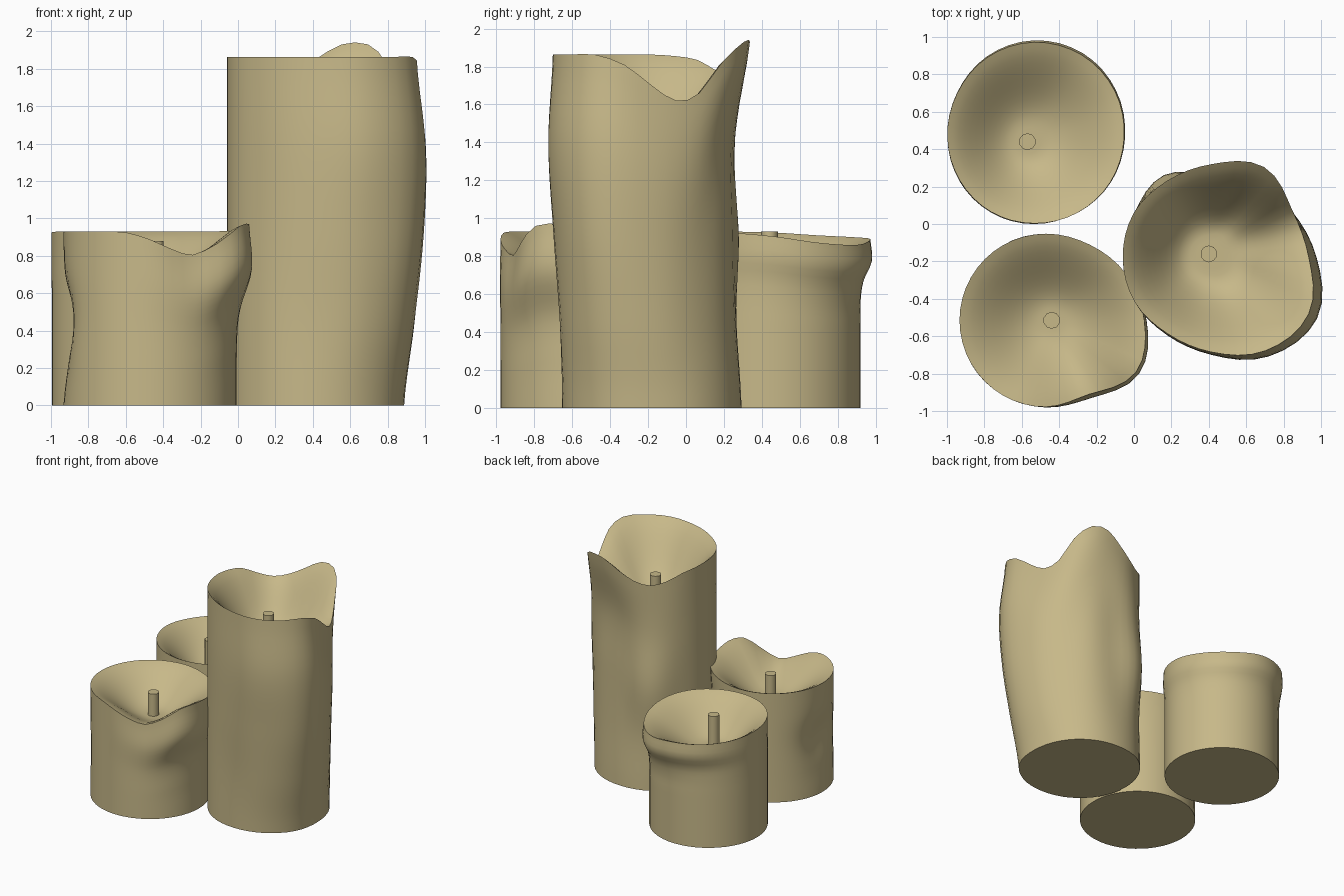
import bpy, bmesh, math

SEG = 48      # sides around each candle
WALL = 24     # rows up the outer wall
BOWL = 14     # rings in the melted hollow

wax = bpy.data.materials.new("beige_wax")
wax.diffuse_color = (0.57, 0.48, 0.25, 1)


def spline(a, b, c, d, t):
    """Catmull-Rom between b and c."""
    return 0.5 * (2 * b + (c - a) * t + (2 * a - 5 * b + 4 * c - d) * t * t
                  + (3 * b - a - 3 * c + d) * t ** 3)


def around(vals, u):
    """Cyclic smooth lookup, u in 0..1."""
    n = len(vals)
    i = int(u * n)
    return spline(*(vals[(i + k) % n] for k in (-1, 0, 1, 2)), u * n - i)


def along(vals, v):
    """Open smooth lookup, v in 0..1."""
    n = len(vals) - 1
    i = min(int(v * n), n - 1)
    return spline(*(vals[max(0, min(n, i + k))] for k in (-1, 0, 1, 2)), v * n - i)


def finish(bm, name):
    bmesh.ops.recalc_face_normals(bm, faces=bm.faces)
    me = bpy.data.meshes.new(name)
    bm.to_mesh(me)
    bm.free()
    me.materials.append(wax)
    ob = bpy.data.objects.new(name, me)
    bpy.context.collection.objects.link(ob)
    bpy.ops.object.select_all(action='DESELECT')
    ob.select_set(True)
    bpy.context.view_layer.objects.active = ob
    bpy.ops.object.shade_smooth_by_angle(angle=math.radians(40))


def candle(name, cx, cy, levels, rim, floor, flat, wick, wick_top):
    """levels: radii every 30 degrees at even heights; rim: heights at even angles;
    flat: share of the hollow that is level floor."""
    bm = bmesh.new()
    rings = []
    # outer wall
    for j in range(WALL + 1):
        v = j / WALL
        ring = []
        for s in range(SEG):
            u = s / SEG
            r = along([around(lv, u) for lv in levels], v)
            a = u * math.tau
            ring.append(bm.verts.new((cx + r * math.cos(a), cy + r * math.sin(a),
                                      v * around(rim, u))))
        rings.append(ring)
    # melted hollow: soft lip, steep wall, level floor round the wick
    edge = [p.co.copy() for p in rings[-1]]
    for j in range(1, BOWL):
        t = 1 - j / BOWL
        q = max(0, (t - flat) / (1 - flat))
        f = 0.7 * q * q * (3 - 2 * q) + 0.3 * q * q
        rings.append([bm.verts.new((wick[0] + (p.x - wick[0]) * t,
                                    wick[1] + (p.y - wick[1]) * t,
                                    floor + (p.z - floor) * f)) for p in edge])
    for lo, hi in zip(rings, rings[1:]):
        for s in range(SEG):
            n = (s + 1) % SEG
            bm.faces.new((lo[s], lo[n], hi[n], hi[s]))
    bm.faces.new(rings[0][::-1])
    mid = bm.verts.new((*wick, floor))
    for s in range(SEG):
        bm.faces.new((rings[-1][s], rings[-1][(s + 1) % SEG], mid))
    finish(bm, name)

    # wick
    bm = bmesh.new()
    base = floor - 0.02
    bmesh.ops.create_cone(bm, cap_ends=True, segments=10, radius1=0.045, radius2=0.045,
                          depth=wick_top - base)
    bmesh.ops.translate(bm, verts=bm.verts, vec=(*wick, (base + wick_top) / 2))
    finish(bm, name + "_wick")


# tall candle on the right, leaning outward with a torn rim
candle("tall_candle", 0.415, -0.18, [
    [0.473, 0.473, 0.473, 0.473, 0.485, 0.48, 0.473, 0.473, 0.473, 0.473, 0.485, 0.493],
    [0.52, 0.48, 0.46, 0.445, 0.475, 0.475, 0.475, 0.475, 0.473, 0.48, 0.53, 0.565],
    [0.55, 0.485, 0.455, 0.435, 0.51, 0.477, 0.475, 0.475, 0.475, 0.505, 0.575, 0.63],
    [0.56, 0.495, 0.455, 0.43, 0.475, 0.475, 0.475, 0.475, 0.478, 0.52, 0.61, 0.65],
    [0.52, 0.50, 0.56, 0.50, 0.475, 0.48, 0.475, 0.475, 0.47, 0.505, 0.575, 0.60]],
    [1.70, 1.62, 1.66, 1.83, 1.93, 1.93, 1.85, 1.78, 1.75, 1.78, 1.835, 1.855]
    + [1.863] * 11 + [1.81],
    1.44, 0.22, (0.40, -0.16), 1.64)

# short candle at the front left, with a dip and a drooping lip
candle("front_candle", -0.47, -0.515, [
    [0.463] * 12,
    [0.463, 0.463, 0.463, 0.463, 0.463, 0.455, 0.435, 0.458, 0.463, 0.463, 0.463, 0.463],
    [0.475, 0.465, 0.463, 0.463, 0.463, 0.448, 0.40, 0.453, 0.463, 0.463, 0.463, 0.478],
    [0.535, 0.48, 0.463, 0.463, 0.463, 0.46, 0.453, 0.463, 0.463, 0.466, 0.48, 0.57],
    [0.525, 0.495, 0.467, 0.463, 0.463, 0.463, 0.463, 0.463, 0.463, 0.463, 0.457, 0.555]],
    [0.955, 0.945, 0.935] + [0.93] * 14
    + [0.923, 0.887, 0.835, 0.805, 0.865, 0.96, 0.97],
    0.69, 0.12, (-0.44, -0.515), 0.88)

# short candle at the back left, bulging below the rim
round_c = [0.46] * 12
candle("back_candle", -0.535, 0.46, [round_c] * 6 + [
    [0.466, 0.473, 0.478, 0.475, 0.467, 0.463, 0.462, 0.46, 0.46, 0.46, 0.46, 0.463],
    [0.487, 0.507, 0.523, 0.521, 0.502, 0.476, 0.463, 0.457, 0.457, 0.457, 0.463, 0.475],
    [0.482, 0.50, 0.512, 0.512, 0.498, 0.475, 0.463, 0.457, 0.457, 0.457, 0.463, 0.472]],
    [0.905, 0.87, 0.86, 0.89, 0.90, 0.91, 0.925, 0.93, 0.93, 0.93, 0.93, 0.925],
    0.66, 0.16, (-0.57, 0.44), 0.93)
